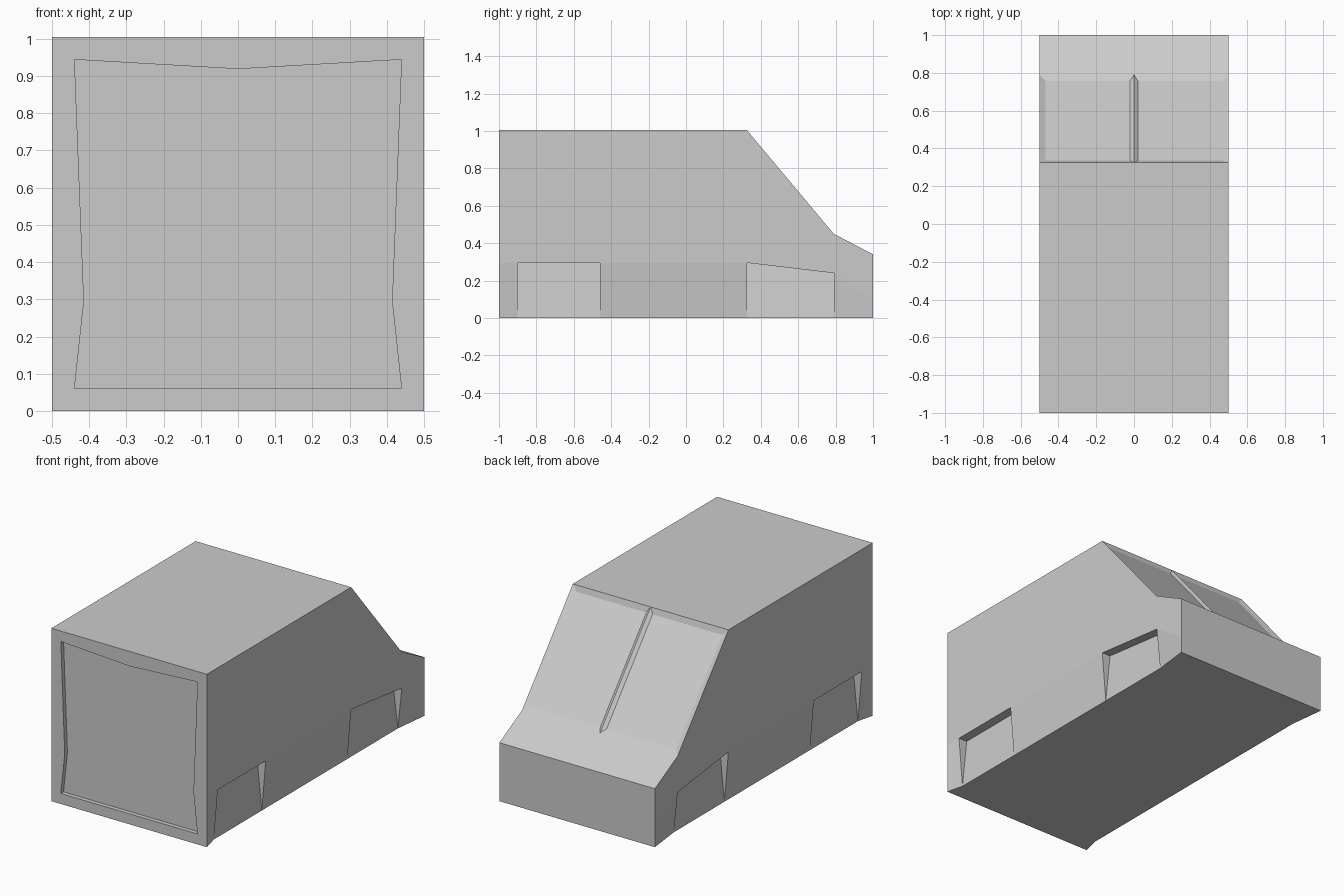
import bpy, bmesh
from math import copysign

cube = bpy.data.objects.get("Cube")
if cube:
    bpy.data.objects.remove(cube)

# One grey paint for the whole van
GREY = (0.6, 0.6, 0.6, 1)
paint = bpy.data.materials.new("body_grey")
paint.use_nodes = True
paint.diffuse_color = GREY
paint.node_tree.nodes["Principled BSDF"].inputs["Base Color"].default_value = GREY

HALF = 0.5          # half width of the body
SILL = 0.025        # how far the sills tuck in at the floor
WELL = 0.055        # depth of the wheel wells at the top

# Cross-sections along the van: y, roof height, waist height, sill inset
stations = [
    (-1.00, 1.005, 0.295, 0),
    (-0.90, 1.005, 0.295, SILL),
    (-0.46, 1.005, 0.295, SILL),
    (0.325, 1.005, 0.295, SILL),
    (0.79, 0.45, 0.24, SILL),
    (1.00, 0.34, 0.10, 0),
]
WELL_SPANS = (1, 3)
WINDSCREEN_SPAN = 3

bm = bmesh.new()


def section(y, roof, waist, inset):
    """Closed ring of one cross-section, from left sill over the roof."""
    b = HALF - inset
    ring = [(b, 0), (HALF, waist), (HALF, roof), (0, roof),
            (-HALF, roof), (-HALF, waist), (-b, 0)]
    return [bm.verts.new((x, y, z)) for x, z in ring]


def wheel_well(sill_a, sill_b, top_a, top_b):
    """Wedge-shaped recess, deep at the top and flush at the sill."""
    inner = []
    for v in (top_a, top_b):
        x = copysign(HALF - WELL, v.co.x)
        inner.append(bm.verts.new((x, v.co.y, v.co.z)))
    in_a, in_b = inner
    bm.faces.new((sill_a, sill_b, in_b, in_a))
    bm.faces.new((top_a, top_b, in_b, in_a))
    bm.faces.new((sill_a, top_a, in_a))
    bm.faces.new((sill_b, top_b, in_b))


# Body shell, with wheel wells and windscreen panes picked out on the way
rings = [section(*s) for s in stations]
panes = []
for i, (a, b) in enumerate(zip(rings, rings[1:])):
    count = len(a)
    for j in range(count):
        k = (j + 1) % count
        lower_side = j in (0, count - 2)
        if lower_side and i in WELL_SPANS:
            s, t = (j, k) if j == 0 else (k, j)
            wheel_well(a[s], b[s], a[t], b[t])
            continue
        face = bm.faces.new((a[j], a[k], b[k], b[j]))
        if i == WINDSCREEN_SPAN and j in (2, 3):
            panes.append(face)
door_end = bm.faces.new(rings[0])
bm.faces.new(rings[-1])
bmesh.ops.recalc_face_normals(bm, faces=bm.faces[:])

# Sunken windscreen panes with a narrow centre bar
bmesh.ops.inset_individual(bm, faces=panes, thickness=0.046, depth=-0.014)
for pane in panes:
    side = pane.calc_center_median().x
    for v in pane.verts:
        if abs(v.co.x) < 0.1:
            v.co.x = copysign(0.02, side)

# Recessed door panel on the tall flat end
bmesh.ops.inset_individual(bm, faces=[door_end], thickness=0.086, depth=0)
bmesh.ops.inset_individual(bm, faces=[door_end], thickness=0, depth=-0.025)

mesh = bpy.data.meshes.new("van_body")
bm.to_mesh(mesh)
bm.free()
mesh.materials.append(paint)
body = bpy.data.objects.new("van_body", mesh)
bpy.context.collection.objects.link(body)
